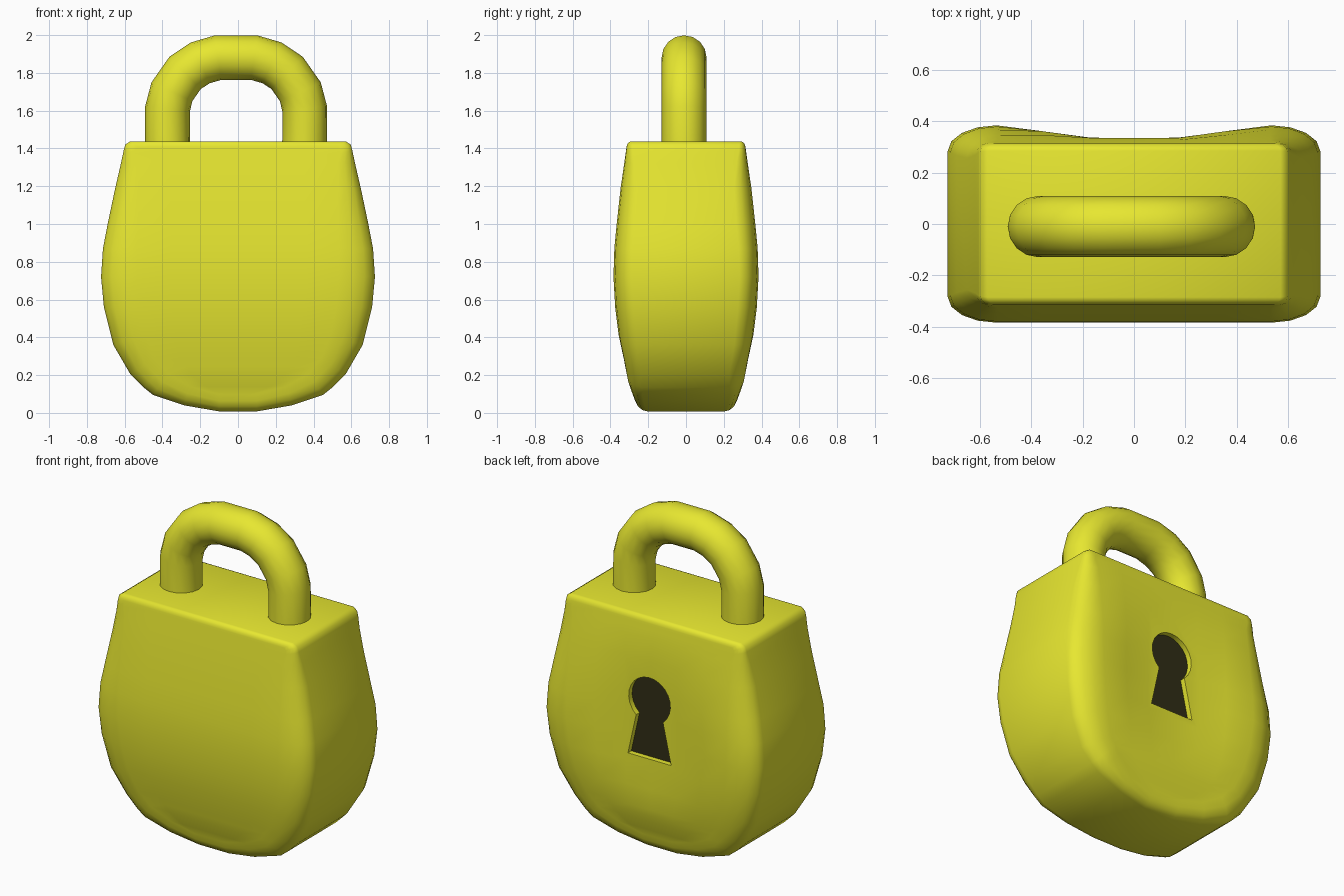
import bpy, bmesh
from math import sin, cos, pi, radians
from mathutils import Vector

if "Cube" in bpy.data.objects:
    bpy.data.objects.remove(bpy.data.objects["Cube"])


def material(name, color):
    m = bpy.data.materials.new(name)
    m.diffuse_color = color
    m.use_nodes = True
    m.node_tree.nodes["Principled BSDF"].inputs["Base Color"].default_value = m.diffuse_color
    return m


yellow = material("yellow", (0.8, 0.8, 0.03, 1))
dark = material("dark", (0.03, 0.027, 0.008, 1))


def make_object(name, bm, mat):
    bmesh.ops.recalc_face_normals(bm, faces=bm.faces)
    mesh = bpy.data.meshes.new(name)
    bm.to_mesh(mesh)
    bm.free()
    mesh.materials.append(mat)
    ob = bpy.data.objects.new(name, mesh)
    bpy.context.collection.objects.link(ob)
    return ob


def smooth(ob, angle):
    bpy.ops.object.select_all(action='DESELECT')
    ob.select_set(True)
    bpy.context.view_layer.objects.active = ob
    bpy.ops.object.shade_smooth_by_angle(angle=radians(angle))


def loft(bm, rings):
    for a, b in zip(rings, rings[1:]):
        n = len(a)
        for i in range(n):
            bm.faces.new((a[i], a[(i + 1) % n], b[(i + 1) % n], b[i]))


# Body outline, right half from bottom to top: x, z, fillet inset x, z, fillet depth
OUTLINE = [
    (.10, .008, .00, .09, .07), (.285, .04, .03, .10, .07), (.45, .095, .08, .11, .08),
    (.50, .135, .10, .11, .09), (.57, .205, .13, .08, .10), (.66, .36, .17, .05, .10),
    (.71, .56, .19, 0, .10), (.725, .72, .19, 0, .10), (.715, .87, .18, 0, .10),
    (.69, 1.0, .16, 0, .10), (.65, 1.19, .12, 0, .09), (.62, 1.32, .09, 0, .06),
    (.605, 1.39, .06, -.015, .04), (.597, 1.42, .055, -.025, .035), (.57, 1.438, .04, -.03, .03)]
# Half depth by height
DEPTH = [(0, .25), (.1, .275), (.2, .31), (.4, .355), (.6, .38), (.75, .385),
         (.9, .378), (1.2, .345), (1.44, .31)]
STEPS = 4
COLUMNS = [.67, .33, 0, -.33, -.67]


def depth(z):
    for (z0, d0), (z1, d1) in zip(DEPTH, DEPTH[1:]):
        if z <= z1:
            return d0 + (d1 - d0) * (z - z0) / (z1 - z0)
    return DEPTH[-1][1]


def back_depth(x, z):
    # shallow dish around the keyhole
    return min(depth(z), .335 + max(0, abs(x) - .17) * .14)


bm = bmesh.new()
rings, chains = [], []
for x, z, ix, iz, ry in OUTLINE:
    d = depth(z + iz)
    half = []
    for k in range(STEPS + 1):
        a = pi / 2 * k / STEPS
        s = 1 - cos(a)
        half.append((x - ix * s, d - ry * (1 - sin(a)), z + iz * s))
    side = [(px, -py, pz) for px, py, pz in reversed(half)] + half
    right = [bm.verts.new(p) for p in side]
    left = [bm.verts.new((-p[0], p[1], p[2])) for p in side]
    xi, zi = x - ix, z + iz
    back = [bm.verts.new((xi * f, back_depth(xi * f, zi), zi)) for f in COLUMNS]
    front = [bm.verts.new((-xi * f, -d, zi)) for f in COLUMNS]
    rings.append(right + back + left[::-1] + front)
    chains.append((right, left, front, back))
loft(bm, rings)
# Close the underside and the top
for right, left, front, back in (chains[0], chains[-1]):
    last = len(right) - 2
    for k in range(last + 1):
        loop = [right[k], right[k + 1]]
        loop += back if k == last else []
        loop += [left[k + 1], left[k]]
        loop += front if k == 0 else []
        bm.faces.new(loop)
body = make_object("body", bm, yellow)

# Keyhole outline: round top with flared slot
KX, KZ, KR = .01, .95, .14
key = [(KX + .145, .596), (KX - .145, .596)]
for i in range(19):
    a = radians(230 - 280 * i / 18)
    key.append((KX + KR * cos(a), KZ + KR * sin(a)))


def keyhole(name, y0, y1, mat):
    b = bmesh.new()
    r = [[b.verts.new((x, y, z)) for x, z in key] for y in (y0, y1)]
    loft(b, r)
    for ring in r:
        b.faces.new(ring)
    return make_object(name, b, mat)


# Cut the keyhole recess into the back
cutter = keyhole("keyhole_cutter", .30, .6, yellow)
cutter.hide_render = True
mod = body.modifiers.new("keyhole", 'BOOLEAN')
mod.operation = 'DIFFERENCE'
mod.solver = 'EXACT'
mod.object = cutter
bpy.context.view_layer.objects.active = body
bpy.ops.object.modifier_apply(modifier=mod.name)
bpy.data.objects.remove(cutter)
smooth(body, 50)

# Dark panel at the bottom of the keyhole
keyhole("keyhole_panel", .29, .303, dark)

# Shackle: round tube swept along an arch
CX, CY, R, SIDES = -.01, -.01, .119, 16
arch = [(-.363, 1.38), (-.363, 1.61), (-.34, 1.70), (-.27, 1.80), (-.19, 1.853), (-.095, 1.881)]
path = [Vector((x, 0, z)) for x, z in arch]
path += [Vector((-x, 0, z)) for x, z in reversed(arch)]
bm = bmesh.new()
rings = []
for i, p in enumerate(path):
    t = Vector((0, 0, 0))
    if i > 0:
        t += (p - path[i - 1]).normalized()
    if i < len(path) - 1:
        t += (path[i + 1] - p).normalized()
    t.normalize()
    n = Vector((-t.z, 0, t.x))
    ring = []
    for k in range(SIDES):
        a = 2 * pi * k / SIDES
        ring.append(bm.verts.new(p + n * R * cos(a) + Vector((CX, CY + R * sin(a), 0))))
    rings.append(ring)
loft(bm, rings)
bm.faces.new(rings[0])
bm.faces.new(rings[-1])
shackle = make_object("shackle", bm, yellow)
smooth(shackle, 50)
